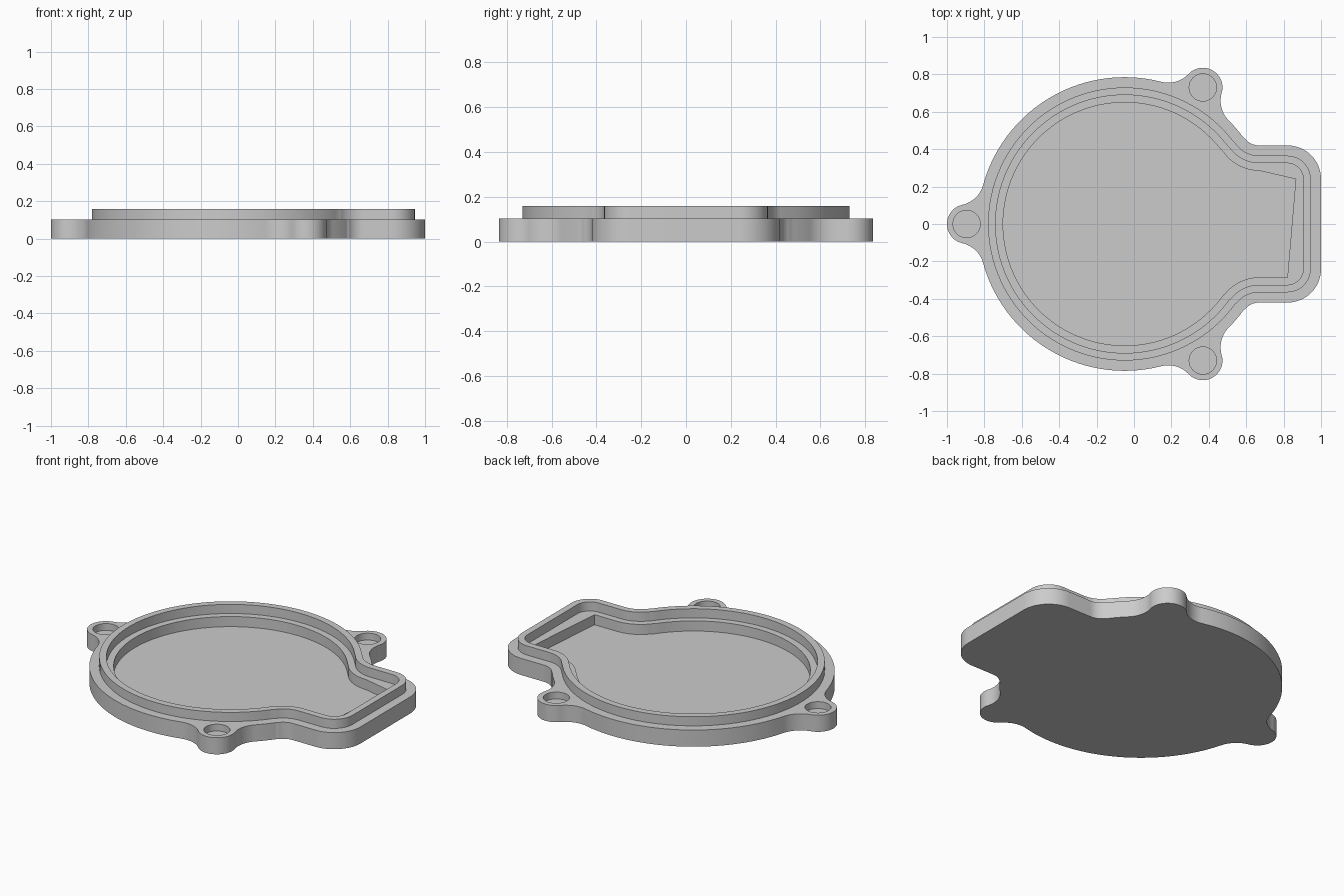
import bpy, bmesh
from math import sin, cos, pi, acos, atan2, radians
from mathutils import Vector

if "Cube" in bpy.data.objects:
    bpy.data.objects.remove(bpy.data.objects["Cube"])

# Main dimensions
BODY = Vector((-0.05, 0))        # centre of the round body
BODY_R = 0.785
NECK = Vector((0.67, 0.52))      # centre of the fillet between body and box
BOX_X, BOX_Y, BOX_R = 1.0, 0.42, 0.18
EAR_R, EAR_FILLET, HOLE_R = 0.105, 0.15, 0.073
TOP, RIM_TOP, FLOOR, HOLE_FLOOR = 0.102, 0.158, 0.04, 0.06
EARS = [Vector((0.368, 0.73)), Vector((-0.895, 0)), Vector((0.368, -0.73))]


def polar(c, r, a):
    return c + Vector((cos(a), sin(a))) * r


def heading(a, b):
    return atan2(b.y - a.y, b.x - a.x)


def arc(c, r, a0, a1, step=radians(3)):
    n = max(10, round(abs(a1 - a0) / step))
    return [polar(c, r, a0 + (a1 - a0) * i / n) for i in range(n + 1)]


def ear_arcs(e):
    """Fillet, round end, fillet; also the angles where they meet the body."""
    d, f = (e - BODY).length, BODY_R + EAR_FILLET
    g = EAR_R + EAR_FILLET
    mid = heading(BODY, e) % (2 * pi)
    spread = acos((d * d + f * f - g * g) / (2 * d * f))
    turn = acos((f * f + g * g - d * d) / (2 * f * g))
    a0, a1 = mid - spread, mid + spread
    pts = arc(polar(BODY, f, a0), EAR_FILLET, a0 + pi, a0 + pi - turn)
    pts += arc(e, EAR_R, a0 - turn, a1 + turn)
    pts += arc(polar(BODY, f, a1), EAR_FILLET, a1 + pi + turn, a1 + pi)
    return a0, a1, pts


def outline(inset, ears=()):
    """Keyhole contour, counter-clockwise, moved inward by inset."""
    r = BOX_R - inset
    corner = Vector((BOX_X - BOX_R, BOX_Y - BOX_R))
    low = Vector((corner.x, -corner.y))
    neck_low = Vector((NECK.x, -NECK.y))
    neck_r = NECK.y - BOX_Y + inset
    a = heading(BODY, NECK)
    pts = arc(low, r, -pi / 2, 0) + arc(corner, r, 0, pi / 2)
    pts += arc(NECK, neck_r, -pi / 2, a - pi)
    at = a
    for e in ears:
        a0, a1, ear = ear_arcs(e)
        pts += arc(BODY, BODY_R, at, a0) + ear
        at = a1
    pts += arc(BODY, BODY_R - inset, at, 2 * pi - a)
    pts += arc(neck_low, neck_r, pi - a, pi / 2)
    return [p for i, p in enumerate(pts) if (p - pts[i - 1]).length > 0.004]


def prism(name, pts, z0, z1):
    """Closed solid from a contour."""
    bm = bmesh.new()
    low = [bm.verts.new((p.x, p.y, z0)) for p in pts]
    high = [bm.verts.new((p.x, p.y, z1)) for p in pts]
    bm.faces.new(low[::-1])
    bm.faces.new(high)
    for i in range(len(pts)):
        bm.faces.new((low[i - 1], low[i], high[i], high[i - 1]))
    mesh = bpy.data.meshes.new(name)
    bm.to_mesh(mesh)
    bm.free()
    obj = bpy.data.objects.new(name, mesh)
    bpy.context.collection.objects.link(obj)
    return obj


def combine(target, tool, operation):
    """Apply a boolean and discard the tool solid."""
    mod = target.modifiers.new(tool.name, "BOOLEAN")
    mod.object, mod.operation, mod.solver = tool, operation, "EXACT"
    bpy.context.view_layer.objects.active = target
    bpy.ops.object.modifier_apply(modifier=mod.name)
    bpy.data.objects.remove(tool)


# Base plate with ears, and the raised rim
cover = prism("housing_cover", outline(0, EARS), 0, TOP)
combine(cover, prism("rim", outline(0.055), FLOOR / 2, RIM_TOP), "UNION")

# Ledge inside the rim and the sunken floor
combine(cover, prism("ledge_pocket", outline(0.095), TOP, 1), "DIFFERENCE")
combine(cover, prism("floor_pocket", outline(0.135), FLOOR, 1), "DIFFERENCE")

# Blind screw holes
for e in EARS:
    circle = arc(e, HOLE_R, 0, 2 * pi, radians(7.5))[:-1]
    combine(cover, prism("screw_hole", circle, HOLE_FLOOR, 1), "DIFFERENCE")

# Plain grey finish
grey = bpy.data.materials.new("plain grey")
grey.use_nodes = True
color = (0.6, 0.6, 0.6, 1)
grey.diffuse_color = color
grey.node_tree.nodes["Principled BSDF"].inputs["Base Color"].default_value = color
cover.data.materials.clear()
cover.data.materials.append(grey)

bpy.context.view_layer.objects.active = cover
cover.select_set(True)
bpy.ops.object.shade_smooth_by_angle(angle=radians(35))
